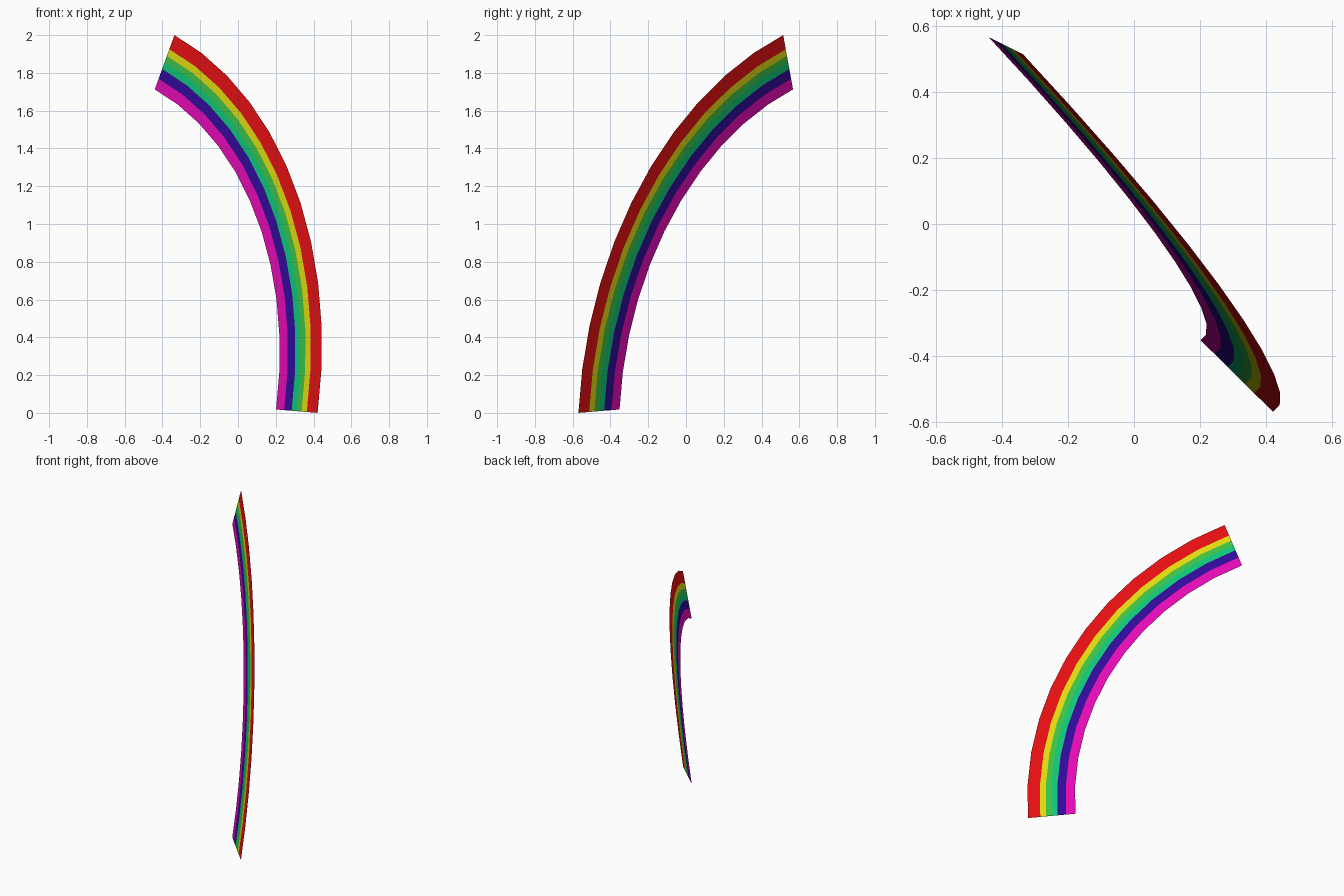
import bpy, bmesh, math
from mathutils import Vector

if "Cube" in bpy.data.objects:
    bpy.data.objects.remove(bpy.data.objects["Cube"])

# Tilted plane of the arc: centre, direction to mid-arc, direction along the chord
CHORD = Vector((-0.316, 0.452, 0.834)).normalized()
MID = Vector((0.649, -0.541, 0.533))
MID = (MID - CHORD * MID.dot(CHORD)).normalized()
R_OUT, WIDTH, SEGMENTS, HALF = 2.03, 0.31, 11, math.radians(36.2)
CENTRE = Vector((0.0425, -0.0275, 1.0)) - MID * R_OUT * math.cos(HALF)

# Stripes from the outside inwards: name, inner limit as a fraction of width, colour
STRIPES = [
    ("red", 0.26, (0.78, 0.005, 0.006)),
    ("yellow", 0.385, (0.75, 0.70, 0.005)),
    ("green", 0.50, (0.05, 0.53, 0.06)),
    ("teal", 0.625, (0.005, 0.56, 0.19)),
    ("indigo", 0.805, (0.030, 0.003, 0.32)),
    ("magenta", 1.0, (0.78, 0.003, 0.46)),
]


def point(radius, i):
    a = -HALF + 2 * HALF * i / SEGMENTS
    return CENTRE + (MID * math.cos(a) + CHORD * math.sin(a)) * radius


# Flat ribbon: one ring of vertices per stripe boundary
mesh = bpy.data.meshes.new("rainbow_arc")
bm = bmesh.new()
limits = [0.0] + [s[1] for s in STRIPES]
rings = [[bm.verts.new(point(R_OUT - WIDTH * f, i)) for i in range(SEGMENTS + 1)]
         for f in limits]
for s, (name, _, rgb) in enumerate(STRIPES):
    mat = bpy.data.materials.new(name)
    mat.diffuse_color = (*rgb, 1.0)
    mat.use_nodes = True
    mat.node_tree.nodes["Principled BSDF"].inputs["Base Color"].default_value = mat.diffuse_color
    mesh.materials.append(mat)
    outer, inner = rings[s], rings[s + 1]
    for i in range(SEGMENTS):
        face = bm.faces.new((outer[i], outer[i + 1], inner[i + 1], inner[i]))
        face.material_index = s

# Face the sheet towards the front
bm.normal_update()
if sum(f.normal.y for f in bm.faces) > 0:
    bmesh.ops.reverse_faces(bm, faces=bm.faces[:])
bm.to_mesh(mesh)
bm.free()
bpy.context.collection.objects.link(bpy.data.objects.new("rainbow_arc", mesh))
